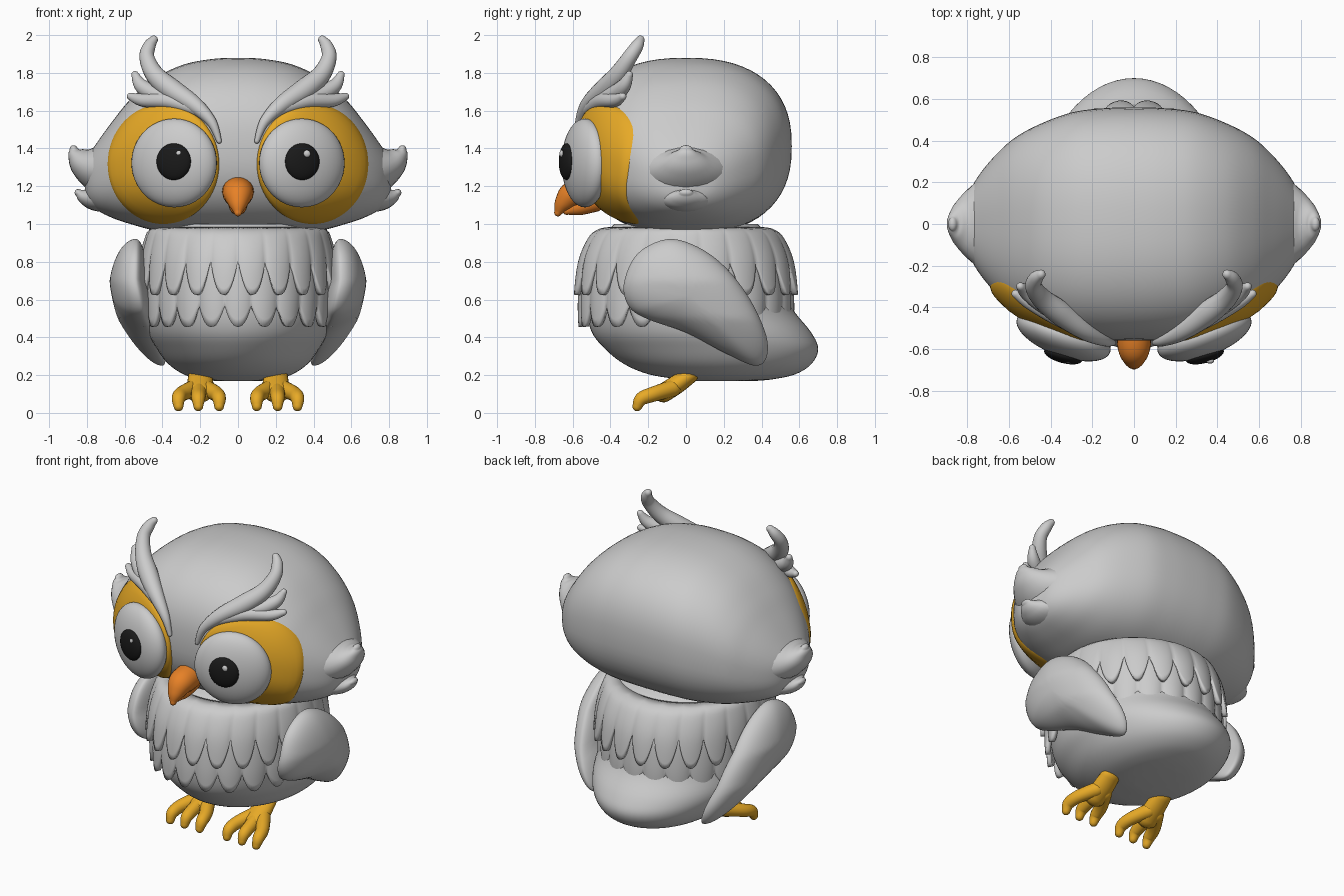
import bpy
from math import sin, cos, pi, radians
from mathutils import Vector, Matrix

if "Cube" in bpy.data.objects:
    bpy.data.objects.remove(bpy.data.objects["Cube"])


def material(name, rgb):
    m = bpy.data.materials.new(name)
    m.diffuse_color = (*rgb, 1)
    m.use_nodes = True
    m.node_tree.nodes["Principled BSDF"].inputs["Base Color"].default_value = m.diffuse_color
    return m


ORANGE = material("orange", (0.8, 0.4, 0.02))
RED = material("beak_orange", (0.8, 0.22, 0.02))
BLACK = material("black", (0.01, 0.01, 0.01))


def spline(pts, n, closed=False):
    """Catmull-Rom resampling of tuples of any length, n steps per span."""
    out, k = [], len(pts)
    get = (lambda i: pts[i % k]) if closed else (lambda i: pts[max(0, min(k - 1, i))])
    for i in range(k if closed else k - 1):
        for s in range(n):
            t = s / n
            out.append(tuple(
                0.5 * (2 * b + (c - a) * t + (2 * a - 5 * b + 4 * c - d) * t * t
                       + (3 * b - a - 3 * c + d) * t ** 3)
                for a, b, c, d in zip(get(i - 1), get(i), get(i + 1), get(i + 2))))
    return out if closed else out + [pts[-1]]


def lerp_table(rows, key):
    """Linear lookup in rows sorted by rising first value."""
    key = max(rows[0][0], min(rows[-1][0], key))
    for a, b in zip(rows, rows[1:]):
        if key <= b[0]:
            t = (key - a[0]) / ((b[0] - a[0]) or 1)
            return [p + (q - p) * t for p, q in zip(a, b)]
    return rows[-1]


def finish(ob, mat=None, mirror=False):
    bpy.context.collection.objects.link(ob)
    ob.data.shade_smooth()
    if mat:
        ob.data.materials.append(mat)
    if mirror:
        ob.modifiers.new("Mirror", 'MIRROR')
    return ob


def loft(name, rings, mat=None, mirror=False, caps=True):
    """Skin a list of closed rings."""
    n = len(rings[0])
    faces = [(r * n + i, r * n + (i + 1) % n, (r + 1) * n + (i + 1) % n, (r + 1) * n + i)
             for r in range(len(rings) - 1) for i in range(n)]
    if caps:
        faces += [tuple(range(n))[::-1], tuple(range((len(rings) - 1) * n, len(rings) * n))]
    me = bpy.data.meshes.new(name)
    me.from_pydata([tuple(p) for r in rings for p in r], [], faces)
    import bmesh
    bm = bmesh.new()
    bm.from_mesh(me)
    bmesh.ops.recalc_face_normals(bm, faces=bm.faces)
    bm.to_mesh(me)
    bm.free()
    return finish(bpy.data.objects.new(name, me), mat, mirror)


def tube(name, pts, mat=None, mirror=True, ref=(0, 1, 0), wide=1.0):
    """Tapered round-ended tube through (x, y, z, radius) points."""
    path = spline(pts, 6)
    P = [Vector(p[:3]) for p in path]
    T = [(P[min(i + 1, len(P) - 1)] - P[max(i - 1, 0)]).normalized() for i in range(len(P))]
    caps = [radians(a) for a in (25, 50, 70, 86)]
    st = [(P[0] - T[0] * path[0][3] * sin(a), T[0], path[0][3] * cos(a)) for a in caps[::-1]]
    st += [(p, t, q[3]) for p, t, q in zip(P, T, path)]
    st += [(P[-1] + T[-1] * path[-1][3] * sin(a), T[-1], path[-1][3] * cos(a)) for a in caps]
    rings = []
    for p, t, r in st:
        u = t.cross(Vector(ref)).normalized()
        v = t.cross(u)
        rings.append([p + r * (cos(a) * u + wide * sin(a) * v)
                      for a in (2 * pi * k / 20 for k in range(20))])
    return loft(name, rings, mat, mirror)


def ellipsoid(name, loc, radii, turn=0, mat=None, mirror=True):
    import bmesh
    bm = bmesh.new()
    M = (Matrix.Translation(loc) @ Matrix.Rotation(radians(turn), 4, 'Z')
         @ Matrix.Diagonal((*radii, 1)))
    bmesh.ops.create_uvsphere(bm, u_segments=40, v_segments=24, radius=1, matrix=M)
    me = bpy.data.meshes.new(name)
    bm.to_mesh(me)
    bm.free()
    return finish(bpy.data.objects.new(name, me), mat, mirror)


# Head: rounded sections along x (x, top, bottom, half depth)
half = [(0, 1.88, .943, .56), (.15, 1.872, .944, .555), (.3, 1.84, .95, .535),
        (.45, 1.765, .968, .48), (.57, 1.66, 1.0, .415), (.66, 1.55, 1.03, .335),
        (.74, 1.44, 1.07, .24), (.79, 1.36, 1.12, .15), (.81, 1.28, 1.18, .05)]
head = spline([(-x, t, b, d) for x, t, b, d in half[:0:-1]] + half, 5)
N = 2.4


def power(c):
    return (1 if c > 0 else -1) * abs(c) ** (2 / N)


loft("head", [[(x, d * power(cos(a)), (t + b) / 2 + (t - b) / 2 * power(sin(a)))
               for a in (2 * pi * k / 64 for k in range(64))] for x, t, b, d in head])


def head_y(x, z):
    _, t, b, d = lerp_table(head, x)
    s = min(.99, abs(z - (t + b) / 2) / ((t - b) / 2))
    return -d * (1 - s ** N) ** (1 / N)


# Cheek tufts
tube("upper_cheek_tuft", [(.64, 0, 1.28, .18), (.75, 0, 1.3, .13), (.82, 0, 1.33, .085),
                          (.86, 0, 1.37, .045), (.87, 0, 1.395, .022)], wide=1.6)
tube("lower_cheek_tuft", [(.64, 0, 1.17, .12), (.75, 0, 1.14, .075), (.81, 0, 1.145, .045),
                          (.845, 0, 1.165, .02)], wide=1.9)

# Eye patches draped over the head
patch = []
for s, off in ((1, .04), (1, -.005), (.98, -.018), (.94, -.024), (.85, -.026),
               (.7, -.026), (.5, -.026), (.25, -.026), (.02, -.026)):
    ring = []
    for k in range(64):
        a = 2 * pi * k / 64
        x, z = .395 + .295 * s * cos(a), 1.318 + .318 * s * sin(a)
        ring.append((x, head_y(x, z) + off, z))
    patch.append(ring)
loft("eye_patch", patch, ORANGE, True)

# Eyes
ellipsoid("eyeball", (.338, -.535, 1.323), (.238, .1, .235), 20)
ellipsoid("pupil", (.34, -.632, 1.33), (.094, .035, .097), 15, BLACK)
for side, x in (("left", -.313), ("right", .365)):
    ellipsoid(side + "_eye_glint", (x, -.658, 1.372), (.019, .012, .019), mirror=False)

# Beak
tube("upper_beak", [(0, -.52, 1.17, .08), (0, -.6, 1.155, .074), (0, -.652, 1.105, .048),
                    (0, -.678, 1.06, .02)], RED, False, (1, 0, 0), 1.05)
tube("lower_beak", [(0, -.48, 1.12, .055), (0, -.57, 1.09, .045), (0, -.63, 1.07, .022)],
     RED, False, (1, 0, 0))

# Brow plumes
tube("brow_plume", [(.1, -.57, 1.44, .014), (.14, -.56, 1.54, .027), (.23, -.515, 1.63, .045),
                    (.35, -.43, 1.71, .058), (.44, -.36, 1.79, .05), (.482, -.3, 1.88, .04),
                    (.47, -.26, 1.94, .034), (.447, -.242, 1.975, .023)])
tube("brow_middle_feather", [(.3, -.46, 1.66, .05), (.42, -.39, 1.68, .048),
                             (.51, -.33, 1.73, .038), (.545, -.3, 1.79, .02)])
tube("brow_lower_feather", [(.2, -.53, 1.6, .035), (.36, -.45, 1.65, .042),
                            (.5, -.375, 1.655, .035), (.568, -.335, 1.675, .02)])

# Body with tail: (z, half width, front y, back y)
body = spline([(.168, .1, .05, .35), (.178, .2, -.04, .46), (.205, .29, -.2, .58),
               (.26, .37, -.33, .665), (.34, .43, -.43, .7), (.43, .475, -.5, .66),
               (.56, .49, -.53, .56), (.72, .49, -.53, .52), (.88, .47, -.48, .48),
               (1.0, .4, -.38, .38)], 5)
loft("body_and_tail", [[(w * cos(a), (f + b) / 2 + (b - f) / 2 * sin(a), z)
                        for a in (2 * pi * k / 64 for k in range(64))] for z, w, f, b in body])

# Feather cape: two scalloped rows
cape = spline([(.44, .495, .56), (.6, .51, .57), (.8, .505, .555), (.93, .48, .505),
               (.975, .455, .45), (.985, .40, .39)], 5)


def feather_row(name, top, tip, depth, phase, grow):
    rings, cols = [], 22 * 12
    for r in range(15):
        v, ring = r / 14, []
        for k in range(cols):
            t = abs(((k / 12 + phase + .5) % 1) * 2 - 1)
            a = -pi / 2 + 2 * pi * k / cols
            z = top + (tip + depth * t ** 2.2 - top) * v ** 1.3
            _, rx, ry = lerp_table(cape, z)
            g = grow + .02 * (1 - t * t) * v
            ring.append(((rx + g) * cos(a), (ry + g) * sin(a), z))
        rings.append(ring)
    ob = loft(name, rings, caps=False)
    m = ob.modifiers.new("Thickness", 'SOLIDIFY')
    m.thickness, m.offset = .03, -1


feather_row("lower_feather_row", .9, .455, .11, 0, -.012)
feather_row("upper_feather_row", .985, .625, .18, .5, .008)

# Wings: pillow shape from a side outline (y, z), bent along x by height
outline = spline([(-.1, .92), (.06, .88), (.21, .77), (.34, .6), (.425, .41), (.425, .29),
                  (.36, .25), (.2, .32), (0, .425), (-.2, .495), (-.3, .56), (-.33, .68),
                  (-.26, .84)], 5, True)
bend = [(.25, .4), (.3, .42), (.5, .505), (.7, .545), (.92, .54)]
wing = []
for deg in range(-87, 88, 6):
    s, d = cos(radians(deg)), sin(radians(deg))
    ring = []
    for y, z in outline:
        y, z = .02 + s * (y - .02), .62 + s * (z - .62)
        ring.append((lerp_table(bend, z)[1] + d * (.14 if d > 0 else .07), y, z))
    wing.append(ring)
loft("wing", wing, mirror=True)

# Feet
tube("leg", [(.2, .02, .2, .045), (.2, -.05, .15, .05), (.205, -.12, .105, .05)],
     ORANGE, ref=(1, 0, 0), wide=1.4)
for name, x in (("inner", .1), ("middle", .21), ("outer", .315)):
    tube(name + "_toe", [(.2 + (x - .2) * .3, -.07, .13, .045),
                         (.2 + (x - .2) * .85, -.17, .1, .04), (x, -.235, .075, .036),
                         (x, -.258, .035, .026)], ORANGE, ref=(1, 0, 0))
